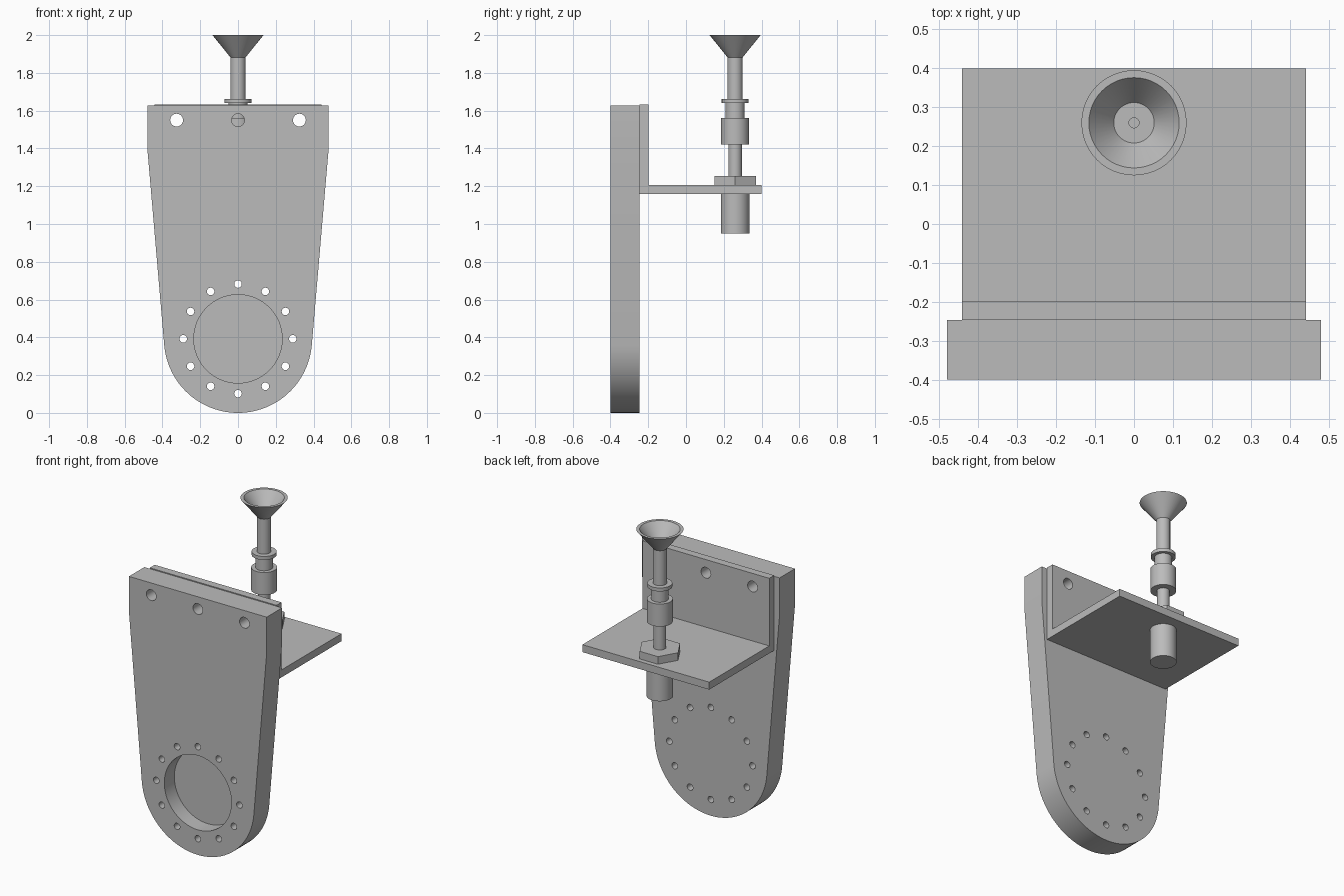
import bpy, bmesh, math
from mathutils import Matrix

cube = bpy.data.objects.get("Cube")
if cube:
    bpy.data.objects.remove(cube, do_unlink=True)

grey = bpy.data.materials.new("plain grey")
grey.use_nodes = True
colour = (0.5, 0.5, 0.5, 1)
grey.diffuse_color = colour
grey.node_tree.nodes["Principled BSDF"].inputs["Base Color"].default_value = colour


def make(name, bm):
    bmesh.ops.recalc_face_normals(bm, faces=bm.faces)
    mesh = bpy.data.meshes.new(name)
    bm.to_mesh(mesh)
    bm.free()
    mesh.materials.append(grey)
    obj = bpy.data.objects.new(name, mesh)
    bpy.context.collection.objects.link(obj)
    return obj


def activate(obj):
    bpy.ops.object.select_all(action="DESELECT")
    obj.select_set(True)
    bpy.context.view_layer.objects.active = obj


def smooth(obj):
    activate(obj)
    bpy.ops.object.shade_smooth_by_angle(angle=math.radians(30))


def extrude(name, outline, offset):
    """Flat outline of 3D points pushed along an offset."""
    bm = bmesh.new()
    face = bm.faces.new([bm.verts.new(p) for p in outline])
    out = bmesh.ops.extrude_face_region(bm, geom=[face])["geom"]
    bmesh.ops.translate(bm, vec=offset, verts=[v for v in out if isinstance(v, bmesh.types.BMVert)])
    return make(name, bm)


def lathe(name, profile, y, steps=48):
    """Closed solid turned around a vertical axis; radius 0 marks a pole."""
    bm = bmesh.new()
    rings = []
    for r, z in profile:
        count = steps if r else 1
        rings.append([bm.verts.new((r * math.cos(math.tau * i / count),
                                    y + r * math.sin(math.tau * i / count), z))
                      for i in range(count)])
    for a, b in zip(rings, rings[1:]):
        for i in range(steps):
            j = (i + 1) % steps
            quad = [a[i % len(a)], a[j % len(a)], b[j % len(b)], b[i % len(b)]]
            bm.faces.new(list(dict.fromkeys(quad)))
    return make(name, bm)


def drill(obj, holes):
    """Cut round holes along y, each given as x, z, radius, y start, y end, sides."""
    bm = bmesh.new()
    for x, z, r, y0, y1, sides in holes:
        place = Matrix.Translation((x, (y0 + y1) / 2, z)) @ Matrix.Rotation(math.pi / 2, 4, "X")
        bmesh.ops.create_cone(bm, cap_ends=True, segments=sides, radius1=r, radius2=r,
                              depth=y1 - y0, matrix=place)
    cutter = make("hole_cutter", bm)
    cutter.hide_render = True
    mod = obj.modifiers.new("holes", "BOOLEAN")
    mod.operation, mod.solver, mod.object = "DIFFERENCE", "EXACT", cutter
    activate(obj)
    bpy.ops.object.modifier_apply(modifier=mod.name)
    bpy.data.objects.remove(cutter, do_unlink=True)


FRONT, JOINT, FACE, BACK = -0.4, -0.247, -0.198, 0.4
HUB, HUB_R = 0.392, 0.392
TOP = 1.627
bolts = [(x, 1.55, 0.034, -0.6, 0, 32) for x in (-0.325, 0, 0.325)]

# Tapered back plate with a rounded lower end
outline = [(0.48, FRONT, TOP), (0.48, FRONT, 1.4)]
for i in range(49):
    a = math.radians(-5 - 170 * i / 48)
    outline.append((HUB_R * math.cos(a), FRONT, HUB + HUB_R * math.sin(a)))
outline += [(-0.48, FRONT, 1.4), (-0.48, FRONT, TOP)]
plate = extrude("mounting_plate", outline, (0, JOINT - FRONT, 0))

# Blind round pocket and its ring of small holes
ring = [(0.29 * math.cos(math.tau * i / 12), HUB + 0.29 * math.sin(math.tau * i / 12),
         0.02, -0.6, 0, 20) for i in range(12)]
drill(plate, bolts + ring + [(0, HUB, 0.234, -0.6, -0.3, 64)])
smooth(plate)

# L-shaped bracket
section = [(JOINT, 1.16), (BACK, 1.16), (BACK, 1.207), (FACE, 1.207), (FACE, 1.633), (JOINT, 1.633)]
bracket = extrude("angle_bracket", [(-0.442, y, z) for y, z in section], (0.884, 0, 0))
drill(bracket, bolts)
smooth(bracket)

# Suction lifter standing on the bracket
AXIS = 0.26
parts = {
    "lower_sleeve": [(0, 0.95), (0.076, 0.95), (0.076, 1.16), (0, 1.16)],
    "lower_rod": [(0, 1.2), (0.036, 1.2), (0.036, 1.42), (0, 1.42)],
    "collar": [(0, 1.42), (0.074, 1.42), (0.074, 1.562), (0.05, 1.562),
               (0.05, 1.64), (0.071, 1.64), (0.071, 1.662), (0, 1.662)],
    "suction_cup": [(0, 1.662), (0.04, 1.662), (0.04, 1.882), (0.135, 2), (0.116, 2),
                    (0.052, 1.92), (0.013, 1.92), (0.013, 1.7), (0, 1.7)],
}
for name, profile in parts.items():
    smooth(lathe(name, profile, AXIS))
lathe("hex_nut", [(0, 1.207), (0.127, 1.207), (0.127, 1.255), (0, 1.255)], AXIS, steps=6)
